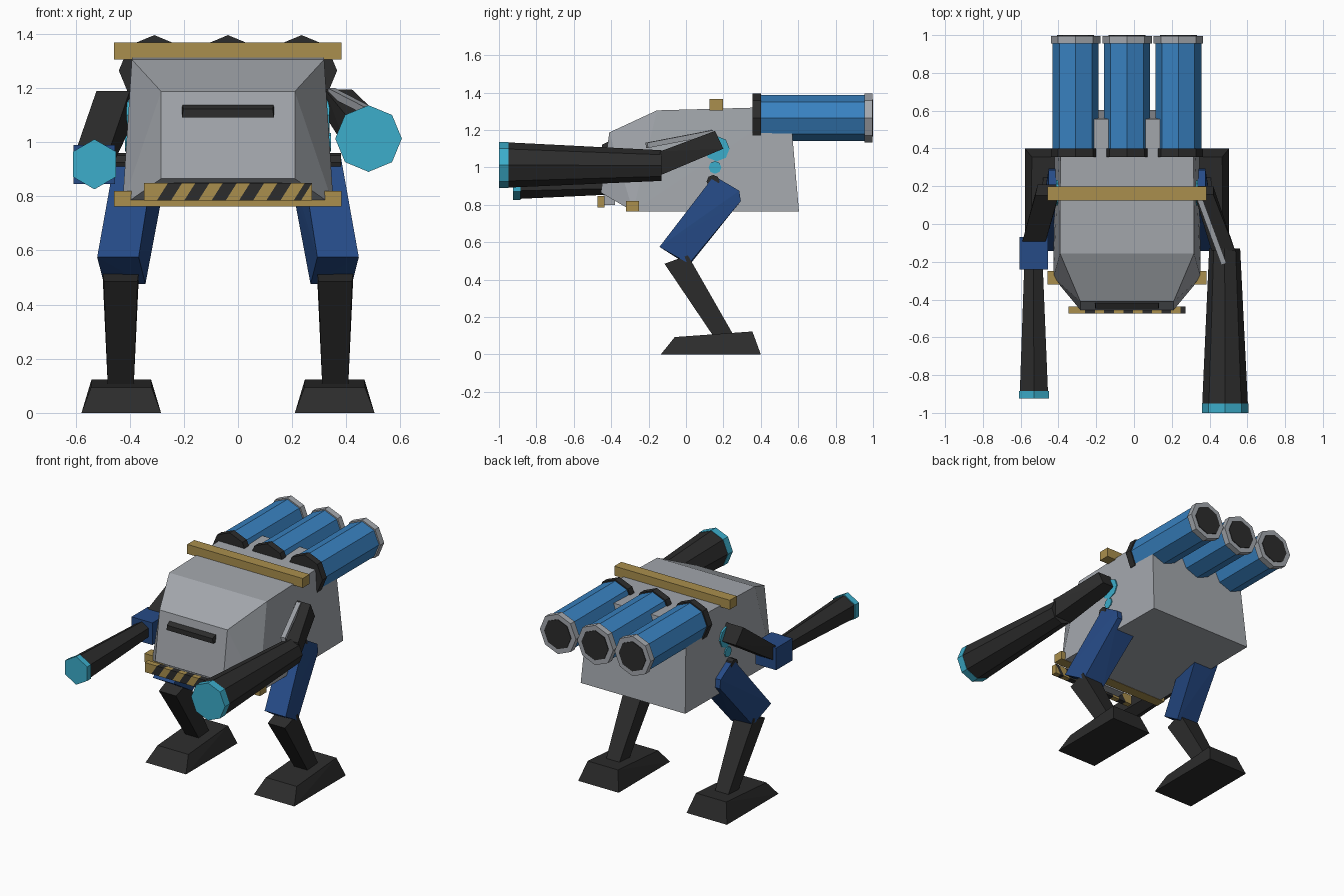
import bpy, bmesh, math
from mathutils import Vector, Matrix

if "Cube" in bpy.data.objects:
    bpy.data.objects.remove(bpy.data.objects["Cube"])

CX = -0.037  # hull centre line


def material(name, r, g, b):
    m = bpy.data.materials.new(name)
    m.diffuse_color = (r, g, b, 1)
    m.use_nodes = True
    m.node_tree.nodes["Principled BSDF"].inputs["Base Color"].default_value = m.diffuse_color
    return m


GREY = material("hull grey", .37, .39, .42)
BLACK = material("dark metal", .025, .025, .025)
BLUE = material("tube blue", .04, .22, .53)
NAVY = material("armour navy", .019, .07, .24)
GOLD = material("trim gold", .40, .275, .075)
CYAN = material("glow cyan", .045, .42, .60)


def finish(bm, name, *mats):
    bmesh.ops.recalc_face_normals(bm, faces=bm.faces)
    me = bpy.data.meshes.new(name)
    bm.to_mesh(me)
    bm.free()
    for m in mats:
        me.materials.append(m)
    ob = bpy.data.objects.new(name, me)
    bpy.context.collection.objects.link(ob)
    return ob


def hull(name, mat, pts):
    """Flat-sided block spanning a few corner points."""
    bm = bmesh.new()
    for p in pts:
        bm.verts.new(p)
    bmesh.ops.convex_hull(bm, input=bm.verts)
    bmesh.ops.dissolve_limit(bm, angle_limit=.01, verts=bm.verts, edges=bm.edges)
    return finish(bm, name, mat)


def box(name, mat, x0, x1, y0, y1, z0, z1):
    return hull(name, mat, [(x, y, z) for x in (x0, x1) for y in (y0, y1) for z in (z0, z1)])


def tube(name, mat, a, b, ra, rb, sides, spin=0.0):
    """Prism or cone from a to b, with a vertex pointing up when spin is 0."""
    a, b = Vector(a), Vector(b)
    d = (b - a).normalized()
    side = d.cross(Vector((0, 0, 1))).normalized()
    up = side.cross(d)
    bm = bmesh.new()
    rings = []
    for c, r in ((a, ra), (b, rb)):
        rings.append([bm.verts.new(c + r * (math.cos(t) * up + math.sin(t) * side))
                      for t in (spin + 2 * math.pi * i / sides for i in range(sides))])
    for i in range(sides):
        j = (i + 1) % sides
        bm.faces.new((rings[0][i], rings[0][j], rings[1][j], rings[1][i]))
    bm.faces.new(rings[0])
    bm.faces.new(rings[1])
    return finish(bm, name, mat)


# Hull: (y, z, half width) corners, mirrored
corners = [(-.41, 1.187, .247), (-.455, .865, .247), (-.155, 1.305, .355),
           (-.283, .765, .39), (.555, 1.325, .352), (.604, .765, .38)]
hull("body", GREY, [(CX + s * w, y, z) for s in (-1, 1) for y, z, w in corners])

# Vision slit
hull("visor", BLACK, [(CX + s * w, y, z) for s in (-1, 1) for w, y, z in
     ((.17, -.40, 1.145), (.17, -.40, 1.09), (.165, -.448, 1.122), (.17, -.448, 1.09))])

# Gold trim bars
box("roof_bar", GOLD, CX - .42, CX + .42, .125, .198, 1.305, 1.367)
box("chin_bar", GOLD, CX - .42, CX + .42, -.32, -.25, .763, .82)

# Striped bumper made of alternating slanted blocks
x0, x1, z0, z1 = CX - .31, CX + .31, .785, .848
cuts = [(x0, x0)]
for k in range(6):
    a = x0 + .048 + k * .101
    cuts += [(a, a + .04), (min(a + .052, x1 - .04), min(a + .092, x1))]
cuts.append((x1, x1))
for i in range(len(cuts) - 1):
    (b0, t0), (b1, t1) = cuts[i], cuts[i + 1]
    hull("bumper_stripe", BLACK if i % 2 else GOLD,
         [(x, y, z) for y in (-.473, -.436)
          for x, z in ((b0, z0), (t0, z1), (b1, z0), (t1 + 1e-4, z1))])
box("bumper_mount", GREY, CX - .2, CX + .2, -.44, -.38, .80, .85)

# Three launch tubes on the back
for k in (-1, 0, 1):
    x, z = CX + .272 * k, 1.264
    tube("launch_tube", BLUE, (x, .39, z), (x, .97, z), .122, .122, 8)
    tube("tube_collar", BLACK, (x, .355, z), (x, .40, z), .131, .131, 8)
    tube("tube_end_cap", GREY, (x, .955, z), (x, .996, z), .131, .131, 8)
    tube("tube_nozzle", BLACK, (x, .99, z), (x, 1.0, z), .098, .098, 8)

# Legs, mirrored about the hull centre
for s in (-1, 1):
    def leg(name, mat, pts):
        hull(name, mat, [(CX + s * o, y, z) for o, y, z in pts])

    leg("foot", BLACK, [(.394 + e * w, y, z) for e in (-1, 1) for w, y, z in
        ((.147, -.135, 0), (.147, .40, 0), (.112, -.06, .093), (.11, .355, .123))])
    leg("shin", BLACK, [(.396 + e * w, y, z) for e in (-1, 1) for w, y, z in
        ((.062, -.115, .485), (.068, .01, .53), (.048, .145, .10), (.048, .25, .11))])
    leg("thigh", NAVY, [
        (.33, -.142, .575), (.483, -.142, .575), (.305, .016, .475), (.46, .016, .485),
        (.27, .15, .955), (.415, .15, .955), (.24, .285, .87), (.415, .285, .875),
        (.24, .293, .82), (.415, .293, .82)])
    tube("hip_joint", BLACK, (CX + s * .30, .145, .925), (CX + s * .418, .145, .925), .035, .035, 8)
    # Glowing shoulder plates on the hull side
    tube("shoulder_light", CYAN, (CX + s * .35, .165, 1.10), (CX + s * .375, .165, 1.10), .068, .068, 8)
    tube("side_light", CYAN, (CX + s * .36, .155, 1.0), (CX + s * .38, .155, 1.0), .034, .034, 8)

# Right arm with the large octagonal cannon
hull("right_upper_arm", BLACK, [
    (.32, .155, 1.195), (.42, .155, 1.195), (.32, .20, 1.10), (.42, .20, 1.10),
    (.41, -.14, 1.085), (.535, -.14, 1.085), (.41, -.14, .957), (.535, -.14, .957)])
tube("right_cannon", BLACK, (.48, -.13, 1.01), (.482, -.955, 1.013), .082, .121, 8)
tube("right_muzzle", CYAN, (.482, -.95, 1.013), (.482, -1.0, 1.013), .123, .123, 8)
tube("right_arm_rod", GREY, (.345, .14, 1.185), (.475, -.21, 1.118), .02, .02, 4, math.pi / 4)

# Left arm with cuff and slim hexagonal cannon
hull("left_upper_arm", BLACK, [
    (-.523, .15, 1.188), (-.40, .15, 1.188), (-.51, .21, 1.09), (-.38, .21, 1.09),
    (-.593, -.10, .985), (-.47, -.10, .985), (-.585, -.08, .90), (-.47, -.08, .90)])
box("left_cuff", NAVY, -.607, -.455, -.24, -.07, .845, .99)
tube("left_cannon", BLACK, (-.532, -.23, .92), (-.53, -.89, .918), .057, .086, 6)
tube("left_muzzle", CYAN, (-.53, -.885, .918), (-.53, -.925, .918), .0925, .0925, 6)
